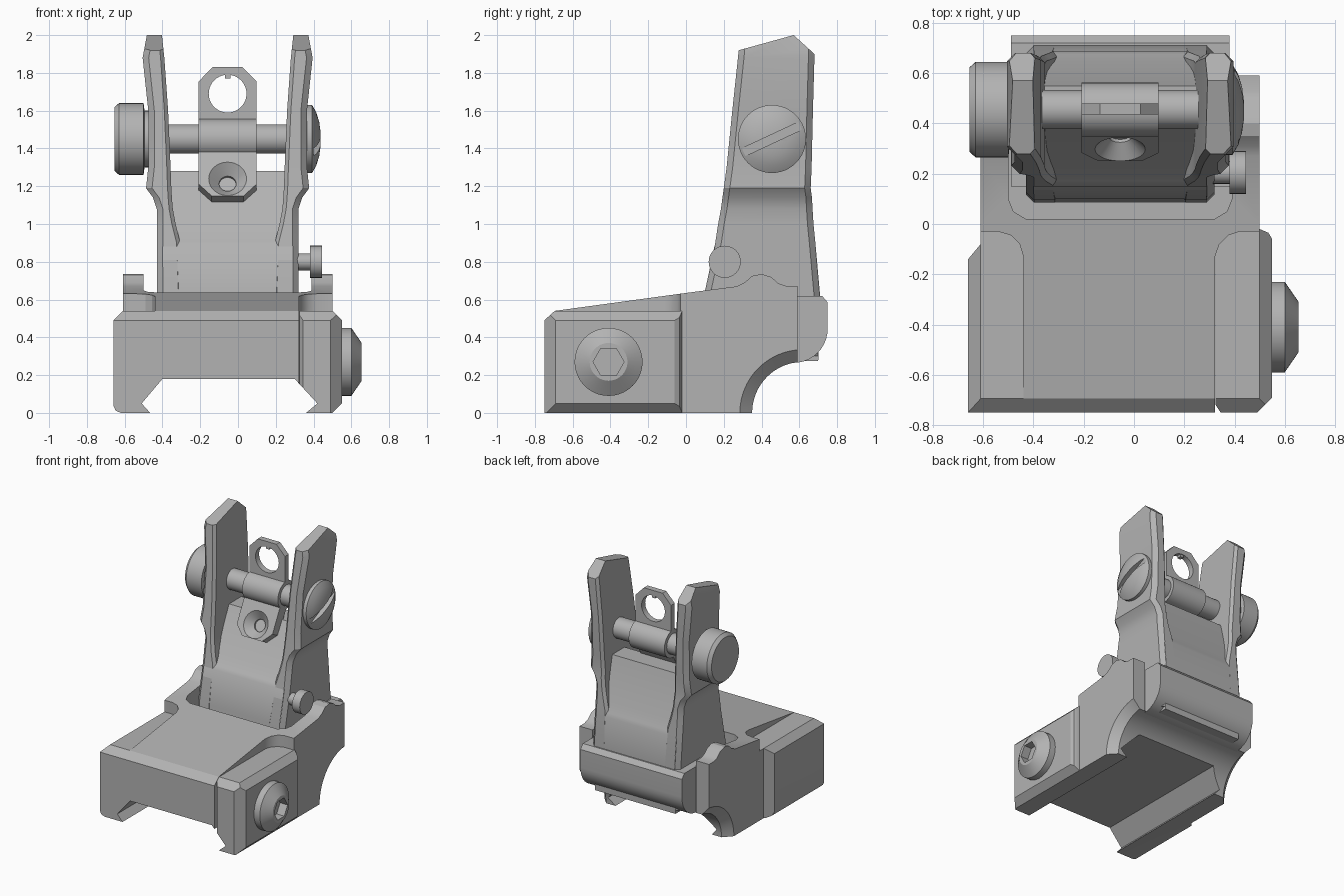
import bpy, bmesh, math
from mathutils import Matrix, Vector

if "Cube" in bpy.data.objects:
    bpy.data.objects.remove(bpy.data.objects["Cube"])

grey = bpy.data.materials.new("matte grey")
grey.use_nodes = True
grey.diffuse_color = (0.45, 0.45, 0.45, 1)
grey.node_tree.nodes["Principled BSDF"].inputs["Base Color"].default_value = (0.45, 0.45, 0.45, 1)

CX = -0.055            # centre line of the upright
AY, AZ = 0.455, 1.45   # cross shaft axis


def finish(name, bm):
    bmesh.ops.recalc_face_normals(bm, faces=bm.faces[:])
    mesh = bpy.data.meshes.new(name)
    bm.to_mesh(mesh)
    bm.free()
    mesh.materials.append(grey)
    ob = bpy.data.objects.new(name, mesh)
    bpy.context.collection.objects.link(ob)
    return ob


def place(axis, a, p, q):
    return {"x": (a, p, q), "y": (p, a, q), "z": (p, q, a)}[axis]


def loft(name, rings):
    """Skin a stack of closed rings and cap both ends."""
    bm = bmesh.new()
    vs = [[bm.verts.new(co) for co in ring] for ring in rings]
    n = len(vs[0])
    for a, b in zip(vs, vs[1:]):
        for i in range(n):
            j = (i + 1) % n
            bm.faces.new((a[i], a[j], b[j], b[i]))
    bm.faces.new(vs[0][::-1])
    bm.faces.new(vs[-1])
    return finish(name, bm)


def prism(name, axis, pts, lo, hi):
    return loft(name, [[place(axis, a, p, q) for p, q in pts] for a in (lo, hi)])


def lathe(name, axis, centre, profile, segs=40):
    """Profile of (position along axis, radius) spun about the axis."""
    rings = []
    for a, r in profile:
        rings.append([place(axis, a, centre[0] + r * math.cos(t), centre[1] + r * math.sin(t))
                      for t in (2 * math.pi * i / segs for i in range(segs))])
    return loft(name, rings)


def cut(ob, *cutters):
    for c in cutters:
        c.hide_render = True
        mod = ob.modifiers.new("cut", "BOOLEAN")
        mod.operation, mod.solver, mod.object = "DIFFERENCE", "EXACT", c
        bpy.context.view_layer.objects.active = ob
        bpy.ops.object.modifier_apply(modifier=mod.name)
        bpy.data.objects.remove(c)


def rail_slot():
    return prism("slot_cutter", "y", [(-.465, -.1), (-.465, 0), (-.51, .05), (-.40, .18),
                                      (.30, .18), (.42, .05), (.36, 0), (.36, -.1)], -1, 1)


# Mount body: side profile with sloped deck and rear hinge cheeks
body = prism("mount_body", "x", [
    (-.75, 0), (-.75, .49), (-.695, .54), (0, .635), (.27, .67), (.31, .69), (.35, .725),
    (.40, .735), (.45, .72), (.49, .685), (.53, .672), (.59, .672), (.59, 0)], -.66, .50)
cut(body,
    # side steps beside the deck, with rounded rear corners
    prism("left_step_cutter", "z", [(-.9, -1), (-.44, -1), (-.44, -.13), (-.455, -.08),
                                    (-.49, -.045), (-.54, -.03), (-.9, -.03)], .54, 1),
    prism("clamp_room_cutter", "z", [(.9, -1), (.322, -1), (.322, -.13), (.34, -.08),
                                     (.375, -.045), (.42, -.03), (.9, -.03)], -.1, 1),
    # narrower rear half and broken left edges
    prism("left_rear_cutter", "z", [(-.8, 1), (-.61, 1), (-.61, -.08), (-.67, -.152),
                                    (-.8, -.152)], -.1, 1),
    prism("left_top_cutter", "y", [(-.61, .54), (-.67, .48), (-.8, .48), (-.8, .56), (-.61, .56)], -1, -.05),
    prism("left_bottom_cutter", "y", [(-.62, 0), (-.648, .012), (-.66, .04), (-.7, .04),
                                      (-.7, -.05), (-.62, -.05)], -1, -.05),
    # hinge notch, rail slot and scooped rear underside
    prism("notch_cutter", "z", [(-.50, 1), (-.50, .10), (-.48, .05), (-.43, .02), (.32, .02),
                                (.37, .05), (.39, .10), (.39, 1)], .27, 1),
    rail_slot(),
    lathe("scoop_cutter", "x", (.62, 0), [(-.72, .45), (-.61, .335), (-.55, .27),
                                          (.44, .27), (.50, .335), (.61, .45)], 64))

# Clamp on the left-hand side of the mount
clamp = prism("side_clamp", "z", [(.345, -.75), (.49, -.75), (.55, -.69), (.55, -.06), (.535, -.035),
                                  (.50, -.02), (.325, -.02), (.325, -.72)], 0, .54)
cut(clamp, rail_slot(),
    prism("top_cutter", "y", [(.50, .54), (.56, .48), (.7, .48), (.7, .6), (.50, .6)], -1, 1),
    prism("bottom_cutter", "y", [(.50, 0), (.56, .06), (.7, .06), (.7, -.1), (.50, -.1)], -1, 1),
    prism("front_cutter", "x", [(-.695, .54), (-.761, .48), (-.9, .48), (-.9, .6), (-.695, .6)], 0, 1))

# Clamp bolt with hexagonal socket
bolt = lathe("clamp_bolt", "x", (-.41, .27), [(.52, .18), (.60, .18), (.655, .10)])
cut(bolt, lathe("socket_cutter", "x", (-.41, .27), [(.59, .082), (.7, .082)], 6))

# Rounded hinge foot of the upright
arc = [(.57 + .18 * math.sin(t), .445 - .18 * math.cos(t))
       for t in (math.pi / 2 * i / 10 for i in range(11))]
prism("hinge_foot", "x", [(.15, .50), (.15, .265)] + arc + [(.75, .585), (.72, .62), (.45, .62), (.45, .50)],
      -.49, .38)

# Central web, thinner towards its top
prism("upright_web", "x", [
    (.085, .275), (.099, .63), (.15, .88), (.17, .905), (.22, .96), (.40, 1.28), (.55, 1.28),
    (.645, .95), (.675, .89), (.688, .86), (.71, .62), (.70, .275)], CX - .345, CX + .345)

# Protective ears: z, outer, inner, front, back
LEVELS = [(.30, .375, .24, .085, .70), (.62, .375, .24, .095, .71), (.90, .375, .25, .155, .685),
          (1.0, .375, .275, .17, .675), (1.08, .375, .29, .185, .67), (1.14, .395, .295, .193, .667),
          (1.19, .432, .298, .20, .66), (1.30, .42, .302, .215, .665), (1.60, .42, .315, .245, .672),
          (1.88, .45, .335, .275, .68), (2.04, .42, .352, .29, .68)]
for side, name in ((1, "left_ear"), (-1, "right_ear")):
    rings = []
    for z, o, i, f, b in LEVELS:
        c, d = .032, .02
        ring = [(o - c, f), (o, f + c), (o, b - c), (o - c, b), (i + d, b), (i, b - d), (i, f + d), (i + d, f)]
        rings.append([(CX + side * u, y, z) for u, y in ring])
    ear = loft(name, rings)
    # peaked top
    cut(ear, prism("peak_cutter", "x", [(.1, 1.87), (.28, 1.92), (.57, 2.0), (.68, 1.9),
                                        (.9, 1.70), (.9, 2.3), (.1, 2.3)], -1, 1))

# Cross shaft, adjustment knob and slotted screw
lathe("cross_shaft", "x", (AY, AZ), [(-.48, .078), (.36, .078)])
lathe("adjustment_knob", "x", (AY, AZ), [(-.45, .15), (-.495, .15), (-.50, .19), (-.63, .19), (-.655, .168)], 48)
screw = lathe("slotted_screw", "x", (AY, AZ), [(.34, .18), (.392, .18), (.415, .14), (.43, .09), (.437, .04)], 48)
a = math.radians(25)
slot = [(AY + s * math.cos(a) - t * math.sin(a), AZ + s * math.sin(a) + t * math.cos(a))
        for s, t in ((-.3, -.022), (.3, -.022), (.3, .022), (-.3, .022))]
cut(screw, prism("screw_slot_cutter", "x", slot, .40, .6))

# Small detent pin
lathe("detent_pin", "x", (.205, .80), [(.28, .045), (.38, .045)], 24)
lathe("detent_pin_head", "x", (.205, .80), [(.38, .085), (.445, .085)], 32)

# Flip aperture: sleeve, ring plate and tilted second plate
lathe("aperture_sleeve", "x", (AY, AZ), [(CX - .153, .107), (CX + .153, .107)])
W = .153
plate = prism("aperture_plate", "y", [(CX - W, AZ), (CX + W, AZ), (CX + W, 1.755), (CX + .08, 1.83),
                                      (CX - .08, 1.83), (CX - W, 1.755)], .435, .48)
cut(plate, lathe("ring_cutter", "y", (CX, 1.69), [(.3, .10), (.6, .10)]))
prism("aperture_index", "y", [(CX - .015, 1.77), (CX + .015, 1.77), (CX + .015, 1.80), (CX - .015, 1.80)],
      .44, .475)

B = AZ - .362
tab = prism("lower_aperture_plate", "y", [(CX - W, AZ), (CX + W, AZ), (CX + W, B + .07), (CX + .085, B),
                                          (CX - .085, B), (CX - W, B + .07)], AY - .04, AY + .045)
cut(tab, lathe("cone_cutter", "y", (CX, AZ - .26), [(AY - .06, .12), (AY - .04, .10), (AY + .015, .045),
                                                    (AY + .1, .045)]))
pivot = Vector((0, AY, AZ))
tab.data.transform(Matrix.Translation(pivot) @ Matrix.Rotation(math.radians(-28), 4, "X")
                   @ Matrix.Translation(-pivot))

# Smooth round surfaces, keep hard edges
bpy.ops.object.select_all(action="DESELECT")
for ob in bpy.context.collection.objects:
    if ob.type == "MESH":
        ob.select_set(True)
        bpy.context.view_layer.objects.active = ob
bpy.ops.object.shade_smooth_by_angle(angle=math.radians(28))
